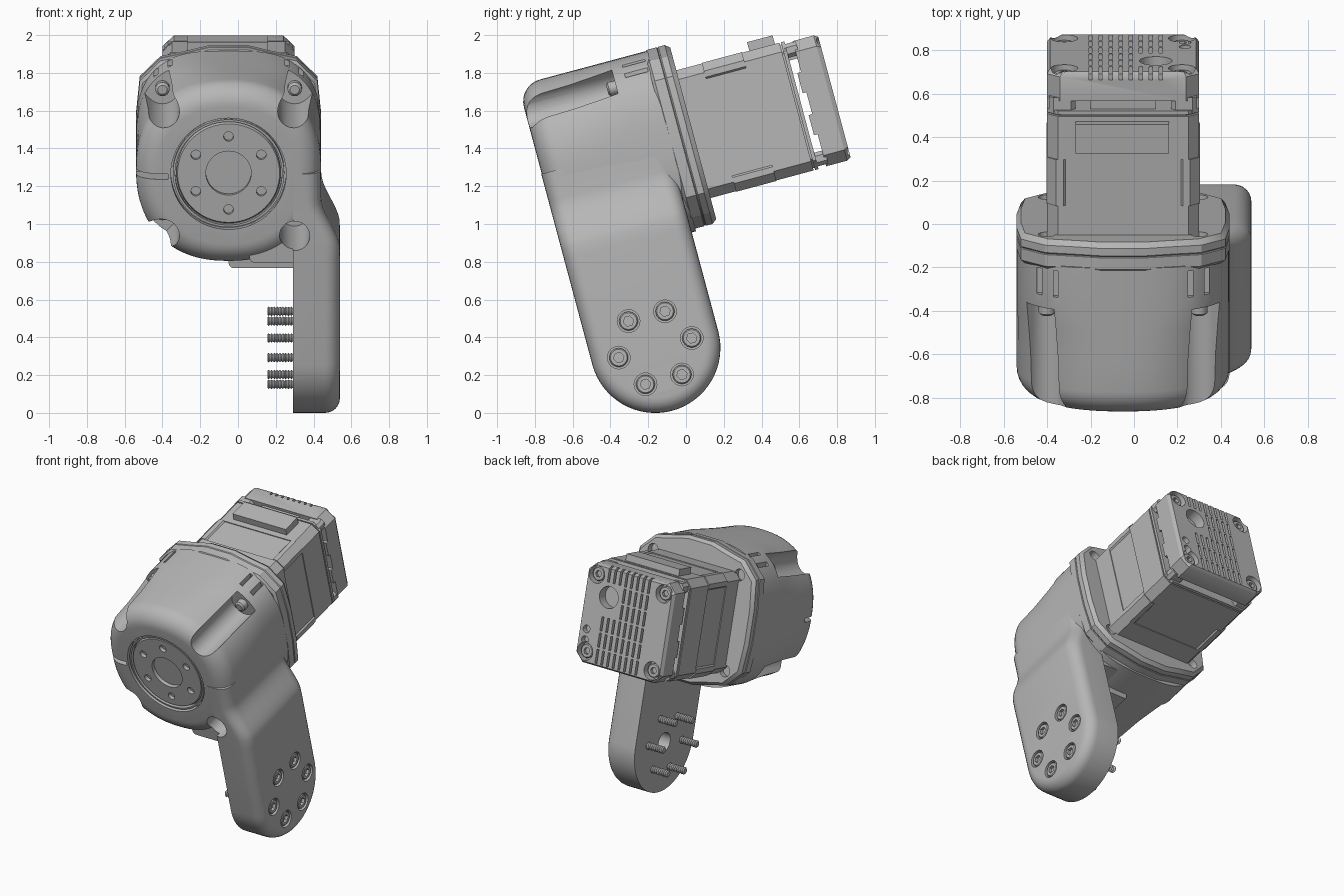
import bpy, bmesh, math
from mathutils import Matrix, Vector

if "Cube" in bpy.data.objects:
    bpy.data.objects.remove(bpy.data.objects["Cube"])

grey = bpy.data.materials.new("plain grey")
grey.use_nodes = True
COLOR = (0.47, 0.47, 0.47, 1)
grey.diffuse_color = COLOR
grey.node_tree.nodes["Principled BSDF"].inputs["Base Color"].default_value = COLOR

CX, CZ = -0.05, 1.42           # drive axis, before the whole unit is tilted
parts = []


def finish(name, bm, keep=True):
    bmesh.ops.remove_doubles(bm, verts=bm.verts, dist=1e-4)
    bmesh.ops.recalc_face_normals(bm, faces=bm.faces)
    me = bpy.data.meshes.new(name)
    bm.to_mesh(me)
    bm.free()
    me.materials.append(grey)
    ob = bpy.data.objects.new(name, me)
    bpy.context.scene.collection.objects.link(ob)
    if keep:
        parts.append(ob)
    return ob


def loft(name, rows, cap_start=True, keep=True):
    bm = bmesh.new()
    rings = [[bm.verts.new(p) for p in row] for row in rows]
    n = len(rings[0])
    for a, b in zip(rings, rings[1:]):
        for i in range(n):
            j = (i + 1) % n
            bm.faces.new((a[i], a[j], b[j], b[i]))
    if cap_start:
        bm.faces.new(rings[0])
    bm.faces.new(rings[-1])
    return finish(name, bm, keep)


def lathe(name, axis, a, b, profile, seg=32, keep=True):
    """Round part along x or y; a, b are its centre in the other two axes."""
    rows = []
    for pos, r in profile:
        ring = []
        for i in range(seg):
            t = math.tau * i / seg
            p, q = a + r * math.cos(t), b + r * math.sin(t)
            ring.append((pos, p, q) if axis == "x" else (p, pos, q))
        rows.append(ring)
    return loft(name, rows, keep=keep)


def box(name, x, y, z, bevel=0, keep=True, turn=None, seg=1):
    bm = bmesh.new()
    size = [s[1] - s[0] for s in (x, y, z)]
    mid = Vector([(s[0] + s[1]) / 2 for s in (x, y, z)])
    bmesh.ops.create_cube(bm, size=1, matrix=Matrix.Diagonal((*size, 1)))
    if bevel:
        along = [e for e in bm.edges
                 if abs(e.verts[0].co.y - e.verts[1].co.y) > size[1] / 2]
        bmesh.ops.bevel(bm, geom=along, offset=bevel, segments=seg,
                        profile=0.5, affect="EDGES")
    if turn:
        bm.transform(Matrix.Rotation(turn, 4, "Y"))
    bm.transform(Matrix.Translation(mid))
    return finish(name, bm, keep)


def cut(target, cutters):
    bm = bmesh.new()
    for c in cutters:
        bm.from_mesh(c.data)
        bpy.data.objects.remove(c)
    tool = finish("cutter", bm, keep=False)
    tool.hide_render = True
    mod = target.modifiers.new("cut", "BOOLEAN")
    mod.operation, mod.solver, mod.object = "DIFFERENCE", "EXACT", tool
    mod.use_self = True
    dg = bpy.context.evaluated_depsgraph_get()
    me = bpy.data.meshes.new_from_object(target.evaluated_get(dg))
    target.modifiers.clear()
    target.data = me
    bpy.data.objects.remove(tool)


def oval(y, inset, n, seg=96):
    row = []
    for i in range(seg):
        t = math.tau * i / seg
        c, s = math.cos(t), math.sin(t)
        tall = 0.485 if s > 0 else 0.505
        row.append((CX + (0.49 - inset) * math.copysign(abs(c) ** (2 / n), c), y,
                    CZ + (tall - inset) * math.copysign(abs(s) ** (2 / n), s)))
    return row


CORNERS = [(sx, sz) for sx in (-1, 1) for sz in (-1, 1)]

# Gearbox housing: round at the front, squarer towards the flange
R = 0.12
rows = [oval(-0.41 + R * (1 - math.sin(t)), R * (1 - math.cos(t)), 2.3)
        for t in [math.pi / 2 * (1 - i / 8) for i in range(9)]]
rows += [oval(-0.15, 0, 2.4), oval(0, 0, 2.7), oval(0.1, 0, 3), oval(0.3, 0, 3)]
housing = loft("gearbox_housing", rows)
tools = [lathe("recess", "y", CX, CZ, [(-0.5, 0.305), (-0.37, 0.305)], 64, False)]
for sx, sz in CORNERS:
    px, pz = CX + sx * 0.35, CZ + sz * 0.34
    r = 0.09 if (sx, sz) != (1, -1) else 0.08
    tools.append(lathe("pocket", "y", px, pz, [(-0.6, r), (0.09, r)], 32, False))
    if (sx, sz) != (1, -1):
        d = 0.12
        tools.append(box("pocket_side", (px + sx * d * 0.707 - d, px + sx * d * 0.707 + d),
                         (-0.6, 0.09), (pz + sz * d * 0.707 - r, pz + sz * d * 0.707 + r),
                         keep=False, turn=-sx * sz * math.pi / 4))
    lathe("pocket_screw", "y", px, pz, [(0.04, 0.025), (0.05, 0.038), (0.1, 0.038)], 16)
    if sz > 0:
        for dx, low in ((0.31, 1.83), (0.385, 1.775)):
            x = CX + sx * dx
            tools.append(box("vent", (x - 0.011, x + 0.011), (0.15, 0.275),
                             (low, 2.0), keep=False))
tools.append(box("side_groove", (-0.6, -0.37), (-0.5, -0.25), (1.39, 1.42), keep=False))
cut(housing, tools)

# Output disc and its rim
ring = lathe("output_rim", "y", CX, CZ, [(-0.4, 0.295), (-0.36, 0.295)], 64)
cut(ring, [lathe("bore", "y", CX, CZ, [(-0.5, 0.283), (-0.3, 0.283)], 64, False)])
disc = lathe("output_disc", "y", CX, CZ, [(-0.395, 0.27), (-0.385, 0.276), (-0.3, 0.276)], 64)
tools = [lathe("bore", "y", CX, CZ, [(-0.5, 0.12), (-0.32, 0.12)], 48, False)]
for i in range(6):
    t = math.pi / 2 + math.tau * i / 6
    tools.append(lathe("hole", "y", CX + 0.2 * math.cos(t), CZ + 0.2 * math.sin(t),
                       [(-0.5, 0.026), (-0.36, 0.026)], 16, False))
cut(disc, tools)

# Side arm: rounded foot, rounded outer edge, shoulder blending into housing
AY, AZ, AR, F = -0.068, 0.375, 0.345, 0.08
levels = [(0.29, 0)] + [(0.54 - F + F * math.sin(t), F * (1 - math.cos(t)))
                        for t in [math.pi / 2 * i / 6 for i in range(7)]]


def arm_row(angle, z, inward=0):
    c, s = math.cos(angle), math.sin(angle)
    left = [(x - (inward if x > 0.3 else 0), AY - (AR - r) * c, z - (AR - r) * s)
            for x, r in levels]
    right = [(x, 2 * AY - y, zz) for x, y, zz in left]
    return left + right[::-1]


rows = [arm_row(math.pi / 2 * (1 - i / 16), AZ) for i in range(17)]
rows += [arm_row(0, 0.7), arm_row(0, 0.95)]
for i in range(1, 11):
    k = i / 10
    rows.append(arm_row(0, 0.98 + 0.29 * k, 0.1 * k * k * (3 - 2 * k)))
rows.append(arm_row(0, 1.42, 0.101))
arm = loft("side_arm", rows, cap_start=False)
tools = [lathe("arm_bore", "x", AY, AZ, [(0.2, 0.07), (0.38, 0.07)], 32, False),
         lathe("arm_pocket", "y", CX + 0.35, CZ - 0.34, [(-0.6, 0.08), (0.09, 0.08)], 32, False)]
spots = []
for i in range(6):
    t = math.tau * i / 6
    spots.append((AY + 0.2 * math.cos(t), AZ + 0.2 * math.sin(t)))
for y, z in spots:
    tools.append(lathe("counterbore", "x", y, z, [(0.51, 0.06), (0.6, 0.06)], 24, False))
cut(arm, tools)

# Arm bolts: socket heads outside, threaded ends inside
for y, z in spots:
    head = lathe("bolt_head", "x", y, z, [(0.5, 0.05), (0.53, 0.05), (0.536, 0.044)], 24)
    cut(head, [lathe("socket", "x", y, z, [(0.515, 0.028), (0.6, 0.028)], 6, False)])
    thread = [(0.155 + 0.0075 * i, 0.026 if i % 2 else 0.019) for i in range(19)]
    lathe("bolt_thread", "x", y, z, thread + [(0.32, 0.02)], 12)

# Webs joining arm and housing
web = box("arm_web", (0.06, 0.32), (-0.38, 0.25), (0.925, 1.15), 0.03, seg=4)
cut(web, [lathe("web_pocket", "y", CX + 0.35, CZ - 0.34, [(-0.6, 0.08), (0.09, 0.08)], 32, False)])
box("lower_web", (-0.05, 0.32), (-0.28, 0.1), (0.868, 1.0), 0.03, seg=4)

# Housing flange and motor plate: one chamfered outline in two layers
quarter = [(0.49, 0.12), (0.47, 0.32), (0.36, 0.43), (0.22, 0.46), (0.1, 0.49)]
outline = quarter + [(-x, z) for x, z in quarter[::-1]]
outline += [(-x, -z) for x, z in outline]


def plate(name, steps):
    return loft(name, [[(CX + x * s, y, CZ + z * s) for x, z in outline] for y, s in steps])


plate("housing_flange", [(0.28, 0.97), (0.295, 1), (0.35, 1), (0.355, 0.985)])
back = plate("motor_plate", [(0.35, 0.985), (0.36, 1), (0.395, 1), (0.42, 0.96)])
cut(back, [lathe("plate_hole", "y", CX + sx * 0.35, CZ + sz * 0.33,
                 [(0.375, 0.04), (0.5, 0.04)], 20, False) for sx, sz in CORNERS])

# Motor body in three sections
H = 0.35


def square(name, y, h, bevel):
    return box(name, (CX - h, CX + h), y, (CZ - h - 0.005, CZ + h - 0.005), bevel)


square("motor_front", (0.4, 0.56), H, 0.05)
square("motor_core", (0.56, 0.78), H - 0.006, 0.06)
square("motor_rear", (0.78, 0.985), H, 0.05)
square("motor_seam", (0.985, 0.993), H - 0.012, 0.05)
square("motor_end_plate", (0.993, 1.012), H, 0.05)

# Clips on motor corners, spacers and lugs carrying the end cap
for sx, sz in CORNERS:
    def span(c, s, near, far):
        return sorted((c + s * near, c + s * far))
    zc = CZ - 0.005
    box("motor_clip", span(CX, sx, 0.23, H + 0.003), (0.56, 0.78),
        span(zc, sz, 0.23, H + 0.003), 0.045)
    box("cap_spacer", span(CX, sx, 0.22, H - 0.01), (1.0, 1.07),
        span(zc, sz, 0.26, H - 0.015), 0.02)
    box("cap_lug", span(CX, sx, 0.32, H), (1.035, 1.07), span(zc, sz, 0.06, 0.17))

# Connectors on top of the motor and in the cap gap
box("connector", (-0.27, 0.16), (0.82, 0.96), (1.74, 1.812))
box("gap_socket", (-0.2, 0.1), (1.0, 1.07), (1.66, 1.735))

# Slotted end cap
cap = loft("end_cap", [[(CX + a * s, y, CZ - 0.008 + b * s * 0.98)
           for a, b in [(H, 0.29), (0.29, H), (-0.29, H), (-H, 0.29),
                        (-H, -0.29), (-0.29, -H), (0.29, -H), (H, -0.29)]]
           for y, s in [(1.055, 1), (1.17, 1), (1.192, 0.96)]])
tools = [lathe("port", "y", 0.1, 1.55, [(1.12, 0.075), (1.3, 0.075)], 32, False)]
for z in (1.3, 1.225):
    tools.append(lathe("small_port", "y", 0.235, z, [(1.15, 0.027), (1.3, 0.027)], 16, False))
for i in range(8):
    x = -0.2 + 0.046 * i
    for j in range(6):
        z = 1.09 + 0.112 * j
        if x > 0 and 1.4 < z < 1.65:
            continue
        top = 1.9 if j == 5 else z + 0.097
        tools.append(box("slot", (x - 0.008, x + 0.008), (1.155, 1.3), (z, top), keep=False))
for sx, sz in CORNERS:
    x, z = CX + sx * 0.27, CZ - 0.005 + sz * 0.265
    tools.append(lathe("cap_hole", "y", x, z, [(1.13, 0.062), (1.3, 0.062)], 24, False))
    screw = lathe("cap_screw", "y", x, z, [(1.12, 0.048), (1.165, 0.048), (1.172, 0.042)], 24)
    cut(screw, [lathe("socket", "y", x, z, [(1.15, 0.024), (1.3, 0.024)], 6, False)])
cut(cap, tools)

# Tilt the whole unit and smooth the curved faces
bpy.ops.object.select_all(action="DESELECT")
for ob in parts:
    ob.data.transform(Matrix.Rotation(math.radians(15), 4, "X"))
    ob.select_set(True)
bpy.context.view_layer.objects.active = parts[0]
bpy.ops.object.shade_smooth_by_angle(angle=math.radians(32))
